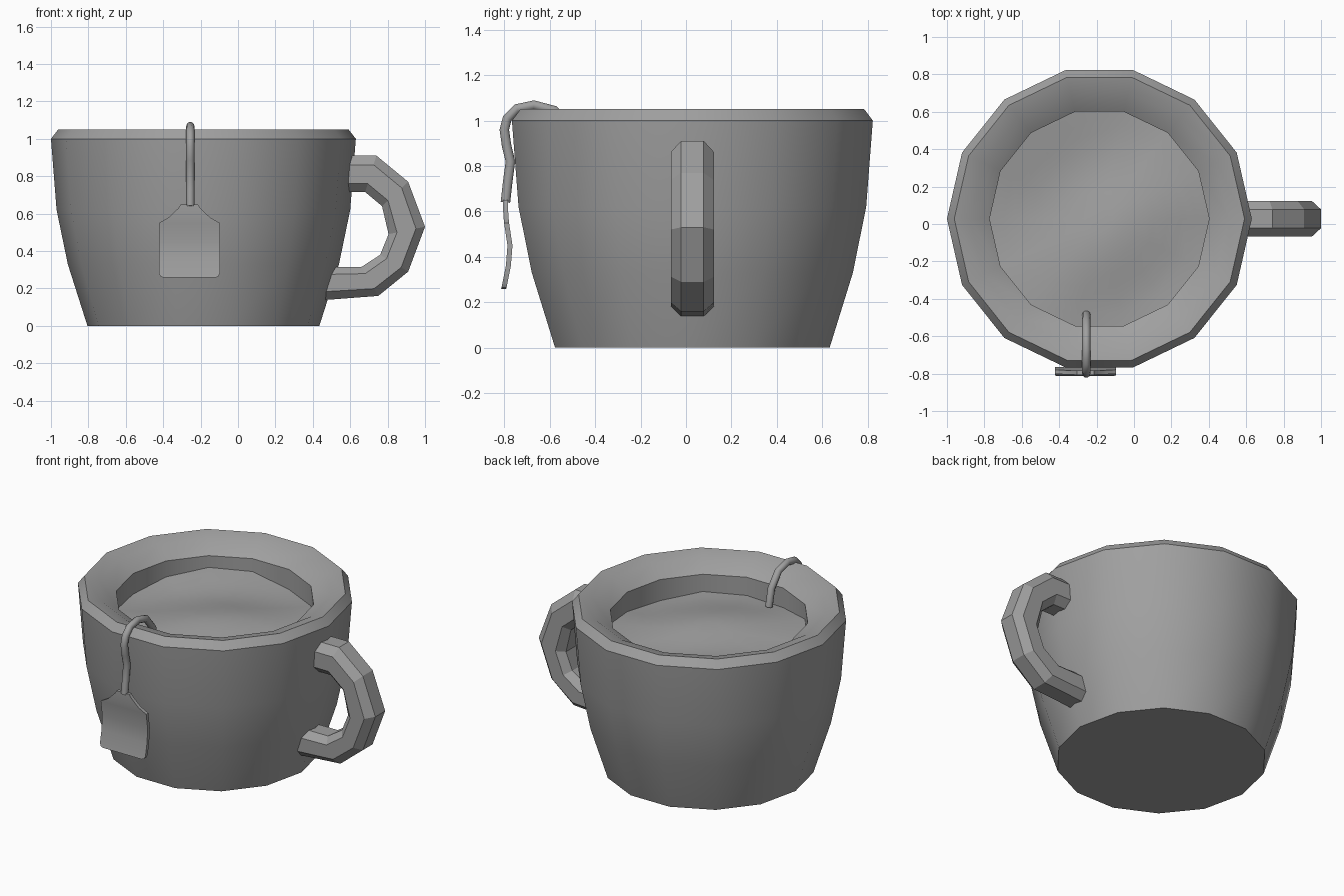
import bpy, bmesh, math
from math import sin, cos, pi

if "Cube" in bpy.data.objects:
    bpy.data.objects.remove(bpy.data.objects["Cube"], do_unlink=True)

CX, CY, SIDES = -0.185, 0.028, 14

grey = bpy.data.materials.new("clay_grey")
grey.use_nodes = True
grey.diffuse_color = (0.35, 0.35, 0.35, 1)
grey.node_tree.nodes["Principled BSDF"].inputs["Base Color"].default_value = (0.35, 0.35, 0.35, 1)


def finish(name, bm, smooth=True, angle=30):
    bmesh.ops.recalc_face_normals(bm, faces=bm.faces)
    mesh = bpy.data.meshes.new(name)
    bm.to_mesh(mesh)
    bm.free()
    obj = bpy.data.objects.new(name, mesh)
    bpy.context.collection.objects.link(obj)
    mesh.materials.append(grey)
    if smooth:
        bpy.ops.object.select_all(action='DESELECT')
        obj.select_set(True)
        bpy.context.view_layer.objects.active = obj
        bpy.ops.object.shade_smooth_by_angle(angle=math.radians(angle))
    return obj


def loft(bm, rings):
    """Skin closed rings of points and cap both ends."""
    loops = [[bm.verts.new(p) for p in ring] for ring in rings]
    for a, b in zip(loops, loops[1:]):
        n = len(a)
        for i in range(n):
            j = (i + 1) % n
            bm.faces.new((a[i], a[j], b[j], b[i]))
    bm.faces.new(loops[0])
    bm.faces.new(loops[-1])


def ring(r, height):
    """Cup ring; height is a function of x and y."""
    pts = []
    for i in range(SIDES):
        a = 2 * pi * i / SIDES
        x, y = CX + r * cos(a), CY + r * sin(a)
        pts.append((x, y, height(x, y)))
    return pts


# Cup: outer wall, rim and inner wall
profile = [(0.62, 0), (0.725, 0.33), (0.785, 0.62), (0.815, 1.0), (0.776, 1.05),
           (0.692, 1.03), (0.587, 0.965), (0.587, 0.74)]
bm = bmesh.new()
loft(bm, [ring(r, lambda x, y, z=z: z) for r, z in profile])
finish("cup", bm)


# Liquid: gently rippled disc
def ripple(x, y):
    u, v = x - CX, y - CY
    return 0.86 + 0.022 * sin(5 * (u - 1.3 * v) + 0.6) + 0.014 * cos(6 * u + 3 * v)


bm = bmesh.new()
loft(bm, [ring(0.59 * k / 8, ripple) for k in range(8, 0, -1)])
bm.faces.ensure_lookup_table()
bm.faces.remove(bm.faces[-2])
finish("liquid", bm, angle=60)

# Handle: chamfered section between an outer and an inner outline (x, z)
outer = [(0.52, 0.91), (0.74, 0.91), (0.91, 0.77), (1.0, 0.53), (0.91, 0.29), (0.75, 0.16), (0.42, 0.135)]
inner = [(0.52, 0.715), (0.68, 0.715), (0.77, 0.64), (0.805, 0.49), (0.76, 0.38), (0.66, 0.315), (0.42, 0.315)]
section = [(0, -0.05), (0.25, -0.095), (0.77, -0.095), (1, -0.05),
           (1, 0.05), (0.77, 0.095), (0.25, 0.095), (0, 0.05)]
bm = bmesh.new()
loft(bm, [[(o[0] + t * (i[0] - o[0]), CY + w, o[1] + t * (i[1] - o[1])) for t, w in section]
          for o, i in zip(outer, inner)])
finish("handle", bm, smooth=False)

# String: round tube over the rim, from the liquid to the tag
path = [(-0.485, 0.85), (-0.51, 0.96), (-0.58, 1.045), (-0.67, 1.068), (-0.745, 1.052), (-0.787, 1.01),
        (-0.80, 0.96), (-0.79, 0.89), (-0.773, 0.82), (-0.785, 0.73), (-0.795, 0.64)]
bm = bmesh.new()
rings = []
for k, (y, z) in enumerate(path):
    (y0, z0), (y1, z1) = path[max(k - 1, 0)], path[min(k + 1, len(path) - 1)]
    d = math.hypot(y1 - y0, z1 - z0)
    ny, nz = (z1 - z0) / d, (y0 - y1) / d
    rings.append([(-0.255 + 0.022 * cos(a), y + 0.022 * sin(a) * ny, z + 0.022 * sin(a) * nz)
                  for a in (2 * pi * i / 10 for i in range(10))])
loft(bm, rings)
finish("string", bm, angle=60)

# Tag: thin curved plate; rows of (height, half width, depth)
rows = [(0.65, 0.045, -0.795), (0.63, 0.058, -0.795), (0.58, 0.11, -0.793), (0.55, 0.163, -0.79),
        (0.45, 0.163, -0.775), (0.36, 0.163, -0.782), (0.28, 0.163, -0.798), (0.265, 0.155, -0.801),
        (0.258, 0.14, -0.803)]
bm = bmesh.new()
loft(bm, [[(-0.26 - w, y - 0.011, z), (-0.26 + w, y - 0.011, z), (-0.26 + w, y + 0.011, z),
           (-0.26 - w, y + 0.011, z)] for z, w, y in rows])
finish("tag", bm)
